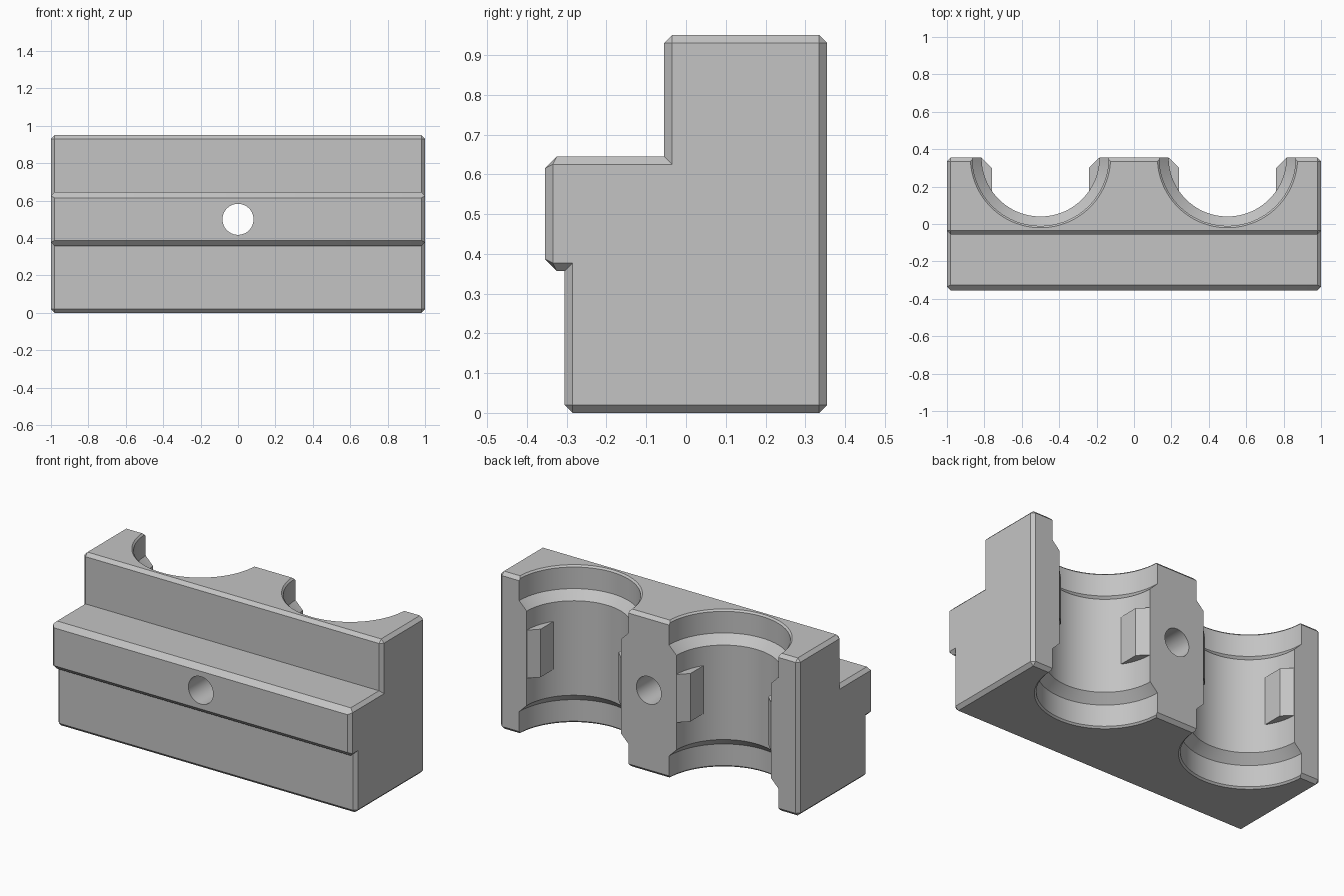
import bpy, bmesh, math
from mathutils import Vector

if "Cube" in bpy.data.objects:
    bpy.data.objects.remove(bpy.data.objects["Cube"])

grey = bpy.data.materials.new("plain grey")
grey.use_nodes = True
COLOUR = (0.55, 0.55, 0.55, 1)
grey.diffuse_color = COLOUR
grey.node_tree.nodes["Principled BSDF"].inputs["Base Color"].default_value = COLOUR


def make_object(name, bm):
    bmesh.ops.remove_doubles(bm, verts=bm.verts, dist=1e-5)
    bmesh.ops.recalc_face_normals(bm, faces=bm.faces)
    mesh = bpy.data.meshes.new(name)
    bm.to_mesh(mesh)
    bm.free()
    mesh.materials.append(grey)
    obj = bpy.data.objects.new(name, mesh)
    bpy.context.collection.objects.link(obj)
    return obj


def loft(name, rings):
    """Skin a list of closed rings and cap both ends."""
    bm = bmesh.new()
    loops = [[bm.verts.new(p) for p in ring] for ring in rings]
    n = len(loops[0])
    for a, b in zip(loops, loops[1:]):
        for i in range(n):
            j = (i + 1) % n
            bm.faces.new((a[i], a[j], b[j], b[i]))
    bm.faces.new(loops[0])
    bm.faces.new(loops[-1])
    return make_object(name, bm)


def combine(target, tool, operation):
    mod = target.modifiers.new(operation.lower(), "BOOLEAN")
    mod.operation, mod.solver, mod.object = operation, "EXACT", tool
    bpy.ops.object.select_all(action="DESELECT")
    bpy.context.view_layer.objects.active = target
    target.select_set(True)
    bpy.ops.object.modifier_apply(modifier=mod.name)
    bpy.data.objects.remove(tool)


# Stepped block: side outline as (y, z, corner chamfer), clockwise
EDGE, BACK, HEIGHT = 0.02, 0.355, 0.95
outline = [(-0.305, 0, EDGE), (-0.305, 0.357, 0), (-0.355, 0.357, 0.03),
           (-0.355, 0.645, 0.03), (-0.055, 0.645, 0), (-0.055, HEIGHT, EDGE),
           (BACK, HEIGHT, EDGE), (BACK, 0, EDGE)]
outer, inner = [], []
for i, (y, z, chamfer) in enumerate(outline):
    p = Vector((y, z))
    before = (Vector(outline[i - 1][:2]) - p).normalized()
    after = (Vector(outline[(i + 1) % len(outline)][:2]) - p).normalized()
    outer += [p + before * chamfer, p + after * chamfer]
    inset = p + (before + after) * (EDGE if chamfer else -EDGE)
    inner += [inset, inset]
block = loft("clamp_block", [[(x, *p) for p in ring] for x, ring in
                             ((-1, inner), (-1 + EDGE, outer), (1 - EDGE, outer), (1, inner))])

# Turned bores with wide collars at both ends, and locating keys on their walls
WIDE, NARROW = 0.365, 0.315
bore_profile = [(WIDE + 0.02, -0.01), (WIDE, 0.01), (WIDE, 0.14), (NARROW, 0.19),
                (NARROW, 0.76), (WIDE, 0.81), (WIDE, HEIGHT - 0.01), (WIDE + 0.02, HEIGHT + 0.01)]
key_profile = [(0.26, 0.15), (0.26, 0.30), (0.314, 0.354), (0.335, 0.354), (0.335, 0.15)]
STEPS = 80
turns = [2 * math.pi * (i + 0.5) / STEPS for i in range(STEPS)]
for centre in (-0.5, 0.5):
    bore = loft("bore_cutter", [[(centre + r * math.cos(a), BACK + r * math.sin(a), z)
                                 for a in turns] for r, z in bore_profile])
    for side in (-1, 1):
        key = loft("key_tool", [[(centre + side * x, y, z) for x, y in key_profile]
                                for z in (0.355, 0.645)])
        combine(bore, key, "DIFFERENCE")
    combine(block, bore, "DIFFERENCE")

# Bolt hole from front to back
hole = loft("hole_cutter", [[(0.083 * math.cos(a), y, 0.5 + 0.083 * math.sin(a))
                             for a in turns[::2]] for y in (-1, 1)])
combine(block, hole, "DIFFERENCE")

bpy.ops.object.select_all(action="DESELECT")
bpy.context.view_layer.objects.active = block
block.select_set(True)
bpy.ops.object.shade_smooth_by_angle(angle=math.radians(25))
